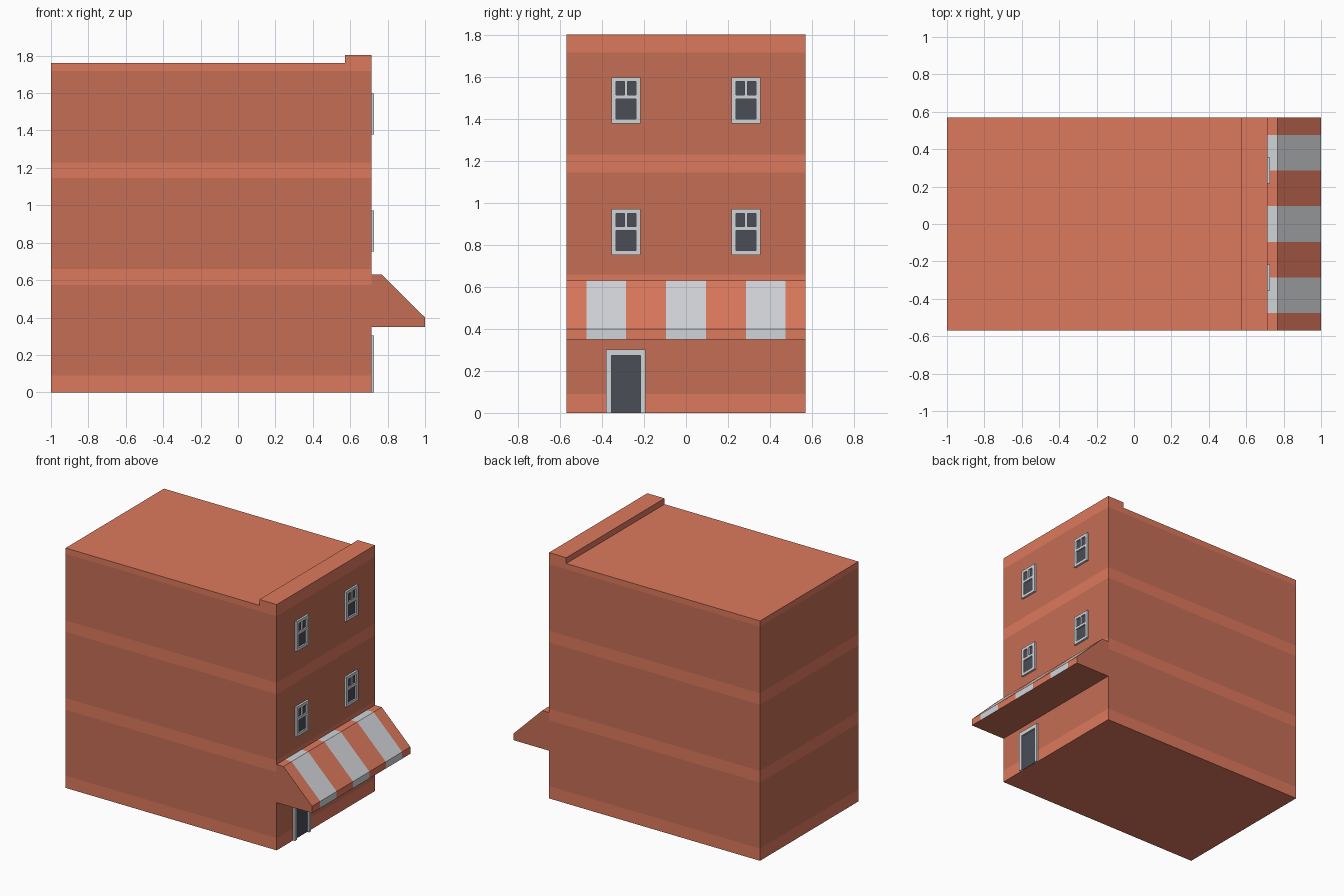
import bpy, bmesh

if "Cube" in bpy.data.objects:
    bpy.data.objects.remove(bpy.data.objects["Cube"])


def material(name, rgb):
    m = bpy.data.materials.new(name)
    m.diffuse_color = (*rgb, 1)
    m.use_nodes = True
    m.node_tree.nodes["Principled BSDF"].inputs["Base Color"].default_value = m.diffuse_color
    return m


BRICK = material("brick", (0.56, 0.155, 0.09))
TRIM = material("trim", (0.72, 0.19, 0.108))
WHITE = material("white_paint", (0.64, 0.66, 0.69))
GLASS = material("glass", (0.07, 0.075, 0.097))

WALL_X = 0.713
HALF_W = 0.57


def finish(name, bm, mats):
    bmesh.ops.recalc_face_normals(bm, faces=bm.faces)
    me = bpy.data.meshes.new(name)
    bm.to_mesh(me)
    bm.free()
    for m in mats:
        me.materials.append(m)
    ob = bpy.data.objects.new(name, me)
    bpy.context.collection.objects.link(ob)
    return ob


def prism(profile):
    """Extrude an (x, z) outline across the full width of the house."""
    bm = bmesh.new()
    face = bm.faces.new([bm.verts.new((x, -HALF_W, z)) for x, z in profile])
    ext = bmesh.ops.extrude_face_region(bm, geom=[face])
    verts = [g for g in ext["geom"] if isinstance(g, bmesh.types.BMVert)]
    bmesh.ops.translate(bm, verts=verts, vec=(0, 2 * HALF_W, 0))
    return bm


def slice_at(bm, axis, values):
    for v in values:
        co, no = [0, 0, 0], [0, 0, 0]
        co[axis], no[axis] = v, 1
        geom = bm.verts[:] + bm.edges[:] + bm.faces[:]
        bmesh.ops.bisect_plane(bm, geom=geom, plane_co=co, plane_no=no)


def add_box(bm, x0, x1, y0, y1, z0, z1):
    vs = bmesh.ops.create_cube(bm, size=1)["verts"]
    for v in vs:
        v.co = (x1 if v.co.x > 0 else x0, y1 if v.co.y > 0 else y0,
                z1 if v.co.z > 0 else z0)


def fitting(name, y, z, bars, pane):
    """White bars (y0, y1, z0, z1) around a recessed dark pane."""
    bm = bmesh.new()
    for y0, y1, z0, z1 in bars:
        add_box(bm, WALL_X, WALL_X + 0.015, y + y0, y + y1, z + z0, z + z1)
    finish(name + "_frame", bm, [WHITE])
    bm = bmesh.new()
    y0, y1, z0, z1 = pane
    add_box(bm, WALL_X - 0.01, WALL_X + 0.004, y + y0, y + y1, z + z0, z + z1)
    finish(name + "_pane", bm, [GLASS])


# Building with raised front parapet and flush storey bands
body = prism([(-1, 0), (WALL_X, 0), (WALL_X, 1.803), (0.573, 1.803),
              (0.573, 1.76), (-1, 1.76)])
levels = [0.09, 0.573, 0.66, 1.145, 1.23, 1.717]
slice_at(body, 2, levels)
for f in body.faces:
    z = f.calc_center_median().z
    f.material_index = sum(z > v for v in levels) % 2
finish("building", body, [TRIM, BRICK])

# Striped awning
awning = prism([(WALL_X, 0.35), (1, 0.35), (1, 0.40), (0.768, 0.63),
                (WALL_X, 0.63)])
edges = [-0.475, -0.285, -0.095, 0.095, 0.285, 0.475]
slice_at(awning, 1, edges)
awning.normal_update()
bmesh.ops.recalc_face_normals(awning, faces=awning.faces)
for f in awning.faces:
    n, y = f.normal, f.calc_center_median().y
    if abs(n.y) > 0.5 or n.z < -0.5 or n.x < -0.5:
        f.material_index = 0
    else:
        f.material_index = 1 + sum(y > v for v in edges) % 2
finish("awning", awning, [BRICK, TRIM, WHITE])

# Four sash windows
window_bars = [(-0.07, -0.047, 0, 0.22), (0.047, 0.07, 0, 0.22),
               (-0.047, 0.047, 0, 0.021), (-0.047, 0.047, 0.199, 0.22),
               (-0.047, 0.047, 0.117, 0.136), (-0.008, 0.008, 0.136, 0.199)]
for floor, z in (("middle", 0.752), ("upper", 1.379)):
    for side, y in (("left", -0.286), ("right", 0.286)):
        fitting(f"{floor}_{side}_window", y, z, window_bars,
                (-0.05, 0.05, 0.018, 0.202))

# Front door
fitting("door", -0.286, 0,
        [(-0.094, -0.07, 0, 0.303), (0.07, 0.094, 0, 0.303),
         (-0.07, 0.07, 0.273, 0.303)], (-0.072, 0.072, 0.003, 0.276))
